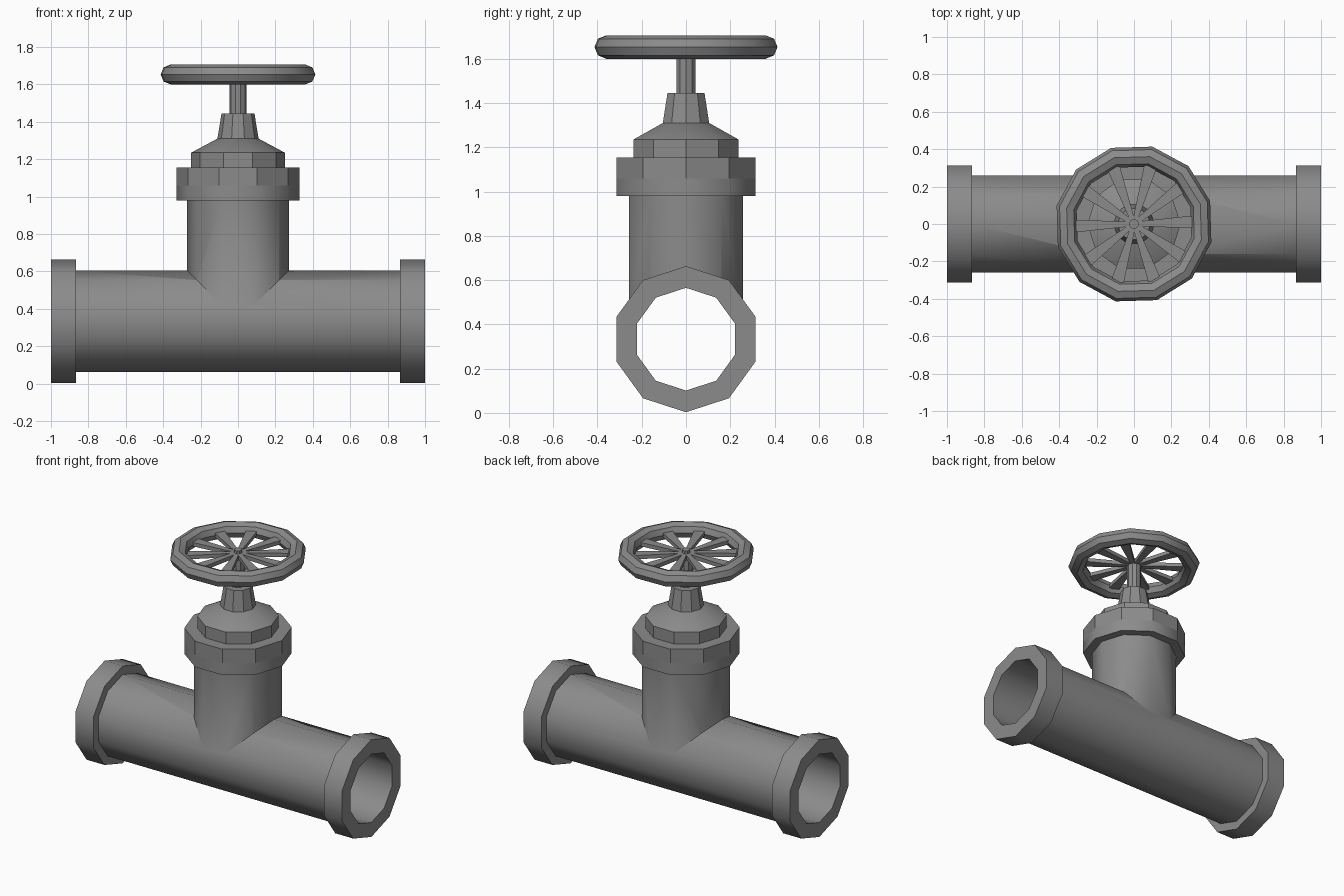
import bpy, bmesh
from math import cos, sin, pi, radians
from mathutils import Matrix

if "Cube" in bpy.data.objects:
    bpy.data.objects.remove(bpy.data.objects["Cube"])

# Single cast-metal colour
metal = bpy.data.materials.new("grey_metal")
metal.use_nodes = True
GREY = (0.26, 0.26, 0.26, 1)
metal.diffuse_color = GREY
metal.node_tree.nodes["Principled BSDF"].inputs["Base Color"].default_value = GREY

AXIS_Z = 0.333
BORE = 0.232
ALONG_X = Matrix.Translation((0, 0, AXIS_Z)) @ Matrix.Rotation(pi / 2, 4, 'Y')


def finish(name, bm, smooth):
    bmesh.ops.recalc_face_normals(bm, faces=bm.faces)
    mesh = bpy.data.meshes.new(name)
    bm.to_mesh(mesh)
    bm.free()
    mesh.materials.append(metal)
    ob = bpy.data.objects.new(name, mesh)
    bpy.context.collection.objects.link(ob)
    if smooth:
        shade(ob)
    return ob


def select(ob):
    bpy.ops.object.select_all(action='DESELECT')
    ob.select_set(True)
    bpy.context.view_layer.objects.active = ob


def shade(ob):
    select(ob)
    bpy.ops.object.shade_smooth_by_angle(angle=radians(40))


def lathe(name, profile, sides=10, turn=0, closed=False, smooth=False, matrix=None):
    """Revolve (radius, height) points; open profiles get end caps."""
    bm = bmesh.new()
    rings = [[bm.verts.new((r * cos(a), r * sin(a), z))
              for a in (turn + 2 * pi * i / sides for i in range(sides))]
             for r, z in profile]
    pairs = list(zip(rings, rings[1:]))
    if closed:
        pairs.append((rings[-1], rings[0]))
    else:
        bm.faces.new(rings[0])
        bm.faces.new(rings[-1])
    for low, high in pairs:
        for i in range(sides):
            j = (i + 1) % sides
            bm.faces.new((low[i], low[j], high[j], high[i]))
    if matrix:
        bm.transform(matrix)
    return finish(name, bm, smooth)


def combine(target, tool, operation):
    mod = target.modifiers.new(operation, 'BOOLEAN')
    mod.operation = operation
    mod.solver = 'EXACT'
    mod.object = tool
    select(target)
    bpy.ops.object.modifier_apply(modifier=mod.name)
    bpy.data.objects.remove(tool)


# Tee body: main pipe joined with the upright branch, then bored out
body = lathe("tee_body", [(0.272, -0.865), (0.272, 0.865)], matrix=ALONG_X)
combine(body, lathe("branch", [(0.2715, AXIS_Z), (0.2715, 0.99)]), 'UNION')
combine(body, lathe("bore", [(BORE, -1.1), (BORE, 1.1)], matrix=ALONG_X), 'DIFFERENCE')
combine(body, lathe("branch_bore", [(BORE - 0.001, AXIS_Z), (BORE - 0.001, 0.95)]), 'DIFFERENCE')
shade(body)

# End flanges
for name, a, b in (("right_flange", -1, -0.865), ("left_flange", 0.865, 1)):
    lathe(name, [(BORE, a), (0.33, a), (0.33, b), (BORE, b)],
          closed=True, smooth=True, matrix=ALONG_X)

# Bonnet stack
lathe("branch_flange", [(0.33, 0.98), (0.33, 1.06)], smooth=True)
lathe("bonnet_flange", [(0.33, 1.06), (0.33, 1.155)])
lathe("bonnet_step", [(0.25, 1.155), (0.25, 1.235)])
lathe("bonnet_cone", [(0.25, 1.235), (0.11, 1.31)], smooth=True)
lathe("packing_neck", [(0.11, 1.31), (0.088, 1.445)])
lathe("stem", [(0.045, 1.445), (0.045, 1.645)])
lathe("stem_tip", [(0.026, 1.645), (0.026, 1.685)])

# Handwheel rim with an octagonal section
section = [(0.37 + 0.055 * cos(k * pi / 4), 1.653 + 0.053 * sin(k * pi / 4))
           for k in range(8)]
lathe("handwheel_rim", section, sides=12, turn=radians(16.7), closed=True, smooth=True)

# Tapered spokes
SPOKES = 10
bm = bmesh.new()
for k in range(SPOKES):
    spoke = bmesh.ops.create_cube(bm, size=1)["verts"]
    for v in spoke:
        outer = v.co.x > 0
        v.co.y *= 0.07 if outer else 0.024
        v.co.x = 0.33 if outer else 0.015
        v.co.z = 1.653 + v.co.z * 0.026
    bmesh.ops.rotate(bm, verts=spoke, cent=(0, 0, 0),
                     matrix=Matrix.Rotation(radians(2) + 2 * pi * k / SPOKES, 3, 'Z'))
finish("handwheel_spokes", bm, False)
